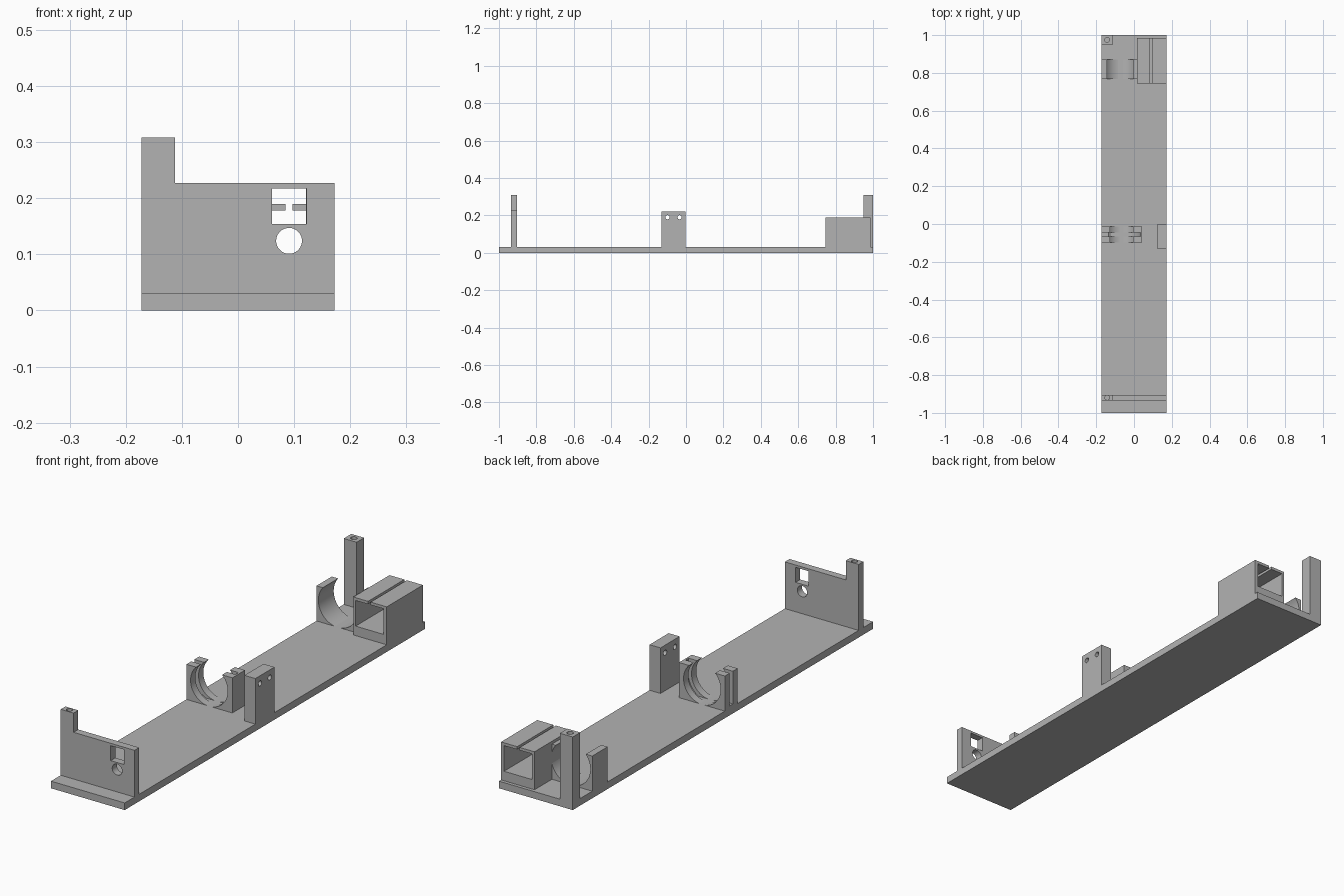
import bpy, math

if "Cube" in bpy.data.objects:
    bpy.data.objects.remove(bpy.data.objects["Cube"])

grey = bpy.data.materials.new("plain grey")
grey.diffuse_color = (0.45, 0.45, 0.45, 1)
grey.use_nodes = True
grey.node_tree.nodes["Principled BSDF"].inputs["Base Color"].default_value = grey.diffuse_color


def box(name, x0, x1, y0, y1, z0, z1):
    bpy.ops.mesh.primitive_cube_add(size=1, location=((x0 + x1) / 2, (y0 + y1) / 2, (z0 + z1) / 2))
    ob = bpy.context.object
    ob.name = name
    ob.scale = (x1 - x0, y1 - y0, z1 - z0)
    bpy.ops.object.transform_apply(location=True, rotation=True, scale=True)
    ob.data.materials.append(grey)
    return ob


def rod(axis, centre, radius, length, sides=48):
    rot = {"x": (0, math.pi / 2, 0), "y": (math.pi / 2, 0, 0), "z": (0, 0, 0)}[axis]
    bpy.ops.mesh.primitive_cylinder_add(vertices=sides, radius=radius, depth=length,
                                        location=centre, rotation=rot)
    ob = bpy.context.object
    ob.name = "cutter"
    bpy.ops.object.transform_apply(location=True, rotation=True, scale=True)
    ob.data.materials.append(grey)
    return ob


def combine(ob, others, operation="DIFFERENCE"):
    for other in others:
        mod = ob.modifiers.new("bool", "BOOLEAN")
        mod.operation = operation
        mod.solver = "EXACT"
        mod.object = other
        bpy.context.view_layer.objects.active = ob
        bpy.ops.object.modifier_apply(modifier=mod.name)
        bpy.data.objects.remove(other, do_unlink=True)


def smooth(ob):
    bpy.ops.object.select_all(action="DESELECT")
    ob.select_set(True)
    bpy.context.view_layer.objects.active = ob
    bpy.ops.object.shade_smooth_by_angle(angle=math.radians(30))


W = 0.172       # half width of the base
T = 0.03        # top of the base
TOP = 0.178     # top of the cradles

# base plate
box("base_plate", -W, W, -1, 1, 0, T)

# front wall with raised corner, window, round hole and screw hole
wall = box("front_wall", -W, W, -0.935, -0.904, T, 0.227)
combine(wall, [box("corner", -W, -0.112, -0.935, -0.904, T, 0.308)], "UNION")
combine(wall, [box("cutter", 0.061, 0.122, -1, -0.85, 0.154, 0.217),
               rod("y", (0.091, -0.92, 0.124), 0.023, 0.1),
               rod("z", (-0.142, -0.9195, 0.308), 0.012, 0.1, 32)])
smooth(wall)

# rear corner post with screw hole
post = box("rear_post", -W, -0.112, 0.95, 1, T, 0.308)
combine(post, [rod("z", (-0.142, 0.975, 0.308), 0.013, 0.1, 32)])
smooth(post)

# middle bracket with two cross holes
bracket = box("middle_bracket", 0.121, W, -0.13, -0.003, T, 0.222)
combine(bracket, [rod("x", (0.146, y, 0.19), 0.011, 0.2, 32) for y in (-0.099, -0.034)])
smooth(bracket)

# square rear tube with a slit in its top
tube = box("rear_tube", 0.016, W, 0.745, 0.986, T, 0.19)
combine(tube, [box("cutter", 0.027, 0.158, 0.7, 1.05, 0.07, 0.178),
               box("cutter", 0.085, 0.097, 0.7, 1.05, 0.15, 0.25)])

# rear round cradle
rear = box("rear_cradle", -W, 0.0165, 0.768, 0.87, T, TOP)
combine(rear, [rod("y", (-0.072, 0.82, T + 0.09), 0.091, 0.3, 64)])
smooth(rear)

# middle round cradle, with a groove between its two ribs
middle = box("middle_cradle", -W, 0.042, -0.098, -0.013, T, TOP)
combine(middle, [rod("y", (-0.066, -0.055, T + 0.086), 0.0867, 0.3, 64),
                 rod("y", (-0.066, -0.0555, T + 0.086), 0.102, 0.021, 64),
                 box("cutter", -0.2, 0.034, -0.066, -0.045, T + 0.086, 0.25),
                 box("cutter", -0.2, -0.12, -0.066, -0.045, T + 0.01, 0.25)])
smooth(middle)
